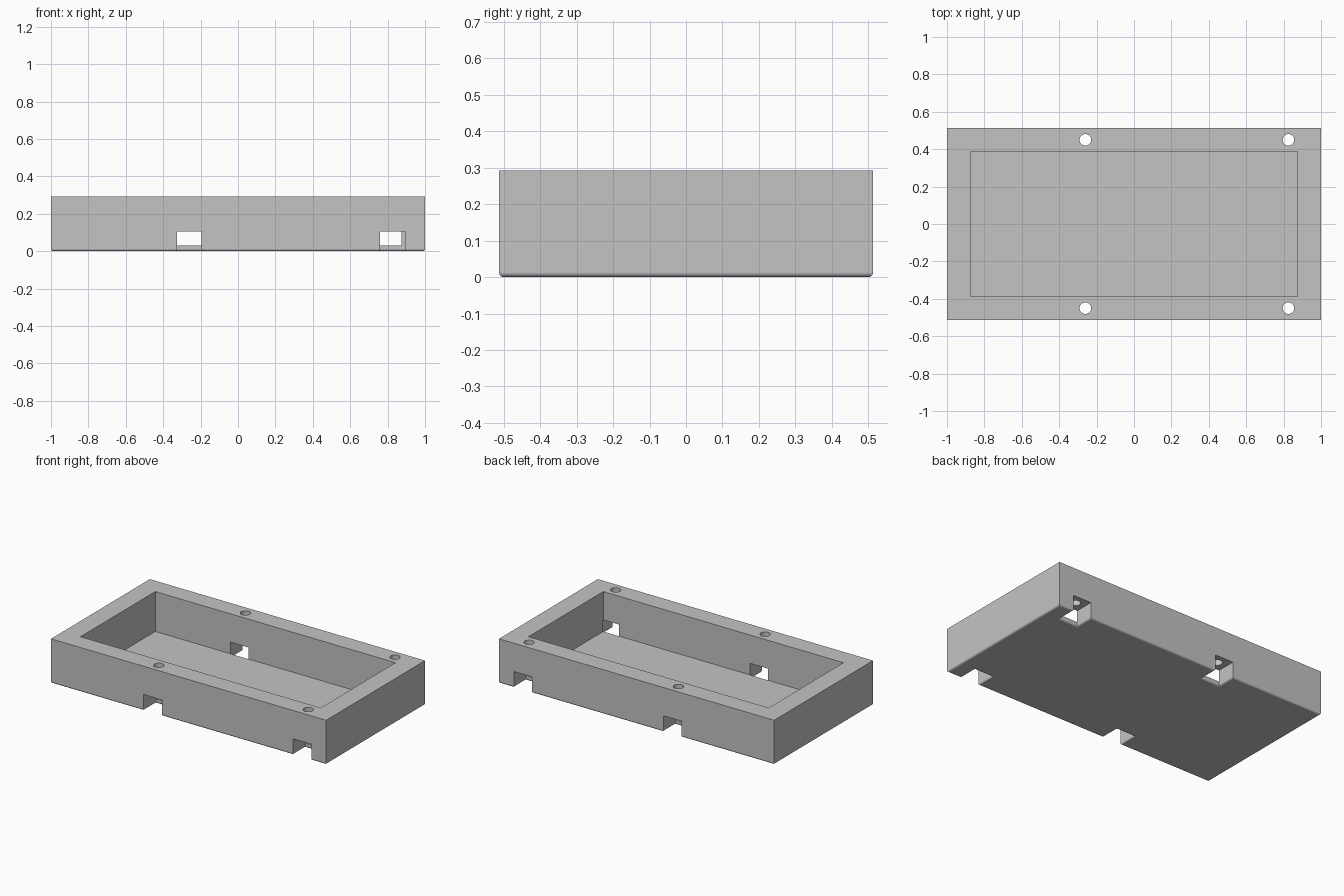
import bpy, bmesh, math

if "Cube" in bpy.data.objects:
    bpy.data.objects.remove(bpy.data.objects["Cube"], do_unlink=True)

HALF_Y, HEIGHT = 0.513, 0.292
POCKET_X, POCKET_Y, FLOOR = 0.873, 0.388, 0.03
NOTCH_X = (-0.26, 0.826)
NOTCH_W, NOTCH_H = 0.132, 0.106
HOLE_Y, HOLE_R = 0.45, 0.031
FILLET = 0.013

grey = bpy.data.materials.new("light grey")
grey.use_nodes = True
grey.diffuse_color = (0.55, 0.55, 0.55, 1)
grey.node_tree.nodes["Principled BSDF"].inputs["Base Color"].default_value = (0.55, 0.55, 0.55, 1)


def box(name, low, high):
    size = [b - a for a, b in zip(low, high)]
    centre = [(a + b) / 2 for a, b in zip(low, high)]
    bpy.ops.mesh.primitive_cube_add(size=1, location=centre)
    ob = bpy.context.object
    ob.name = name
    ob.scale = size
    bpy.ops.object.transform_apply(location=True, rotation=True, scale=True)
    ob.data.materials.append(grey)
    return ob


def cut(target, cutter):
    mod = target.modifiers.new("cut", "BOOLEAN")
    mod.operation = "DIFFERENCE"
    mod.solver = "EXACT"
    mod.object = cutter
    bpy.context.view_layer.objects.active = target
    bpy.ops.object.modifier_apply(modifier=mod.name)
    bpy.data.objects.remove(cutter, do_unlink=True)


# Solid tray block
tray = box("tray", (-1, -HALF_Y, 0), (1, HALF_Y, HEIGHT))

# Four notches in the lower edges of the long walls
for x in NOTCH_X:
    for side in (-1, 1):
        ys = sorted((side * (POCKET_Y - 0.001), side * 0.7))
        cut(tray, box("notch_cutter", (x - NOTCH_W / 2, ys[0], -0.1),
                      (x + NOTCH_W / 2, ys[1], NOTCH_H)))

# Rounded rim around the whole underside, following the notches
bm = bmesh.new()
bm.from_mesh(tray.data)
bmesh.ops.dissolve_limit(bm, angle_limit=math.radians(1), verts=bm.verts, edges=bm.edges)
rim = [e for e in bm.edges
       if all(abs(v.co.z) < 1e-4 for v in e.verts)
       and e.is_manifold and e.calc_face_angle() > 1]
bmesh.ops.bevel(bm, geom=rim, offset=FILLET, offset_type="OFFSET",
                segments=4, profile=0.5, affect="EDGES", clamp_overlap=True)
bm.to_mesh(tray.data)
bm.free()

# Open pocket above the thin floor
cut(tray, box("pocket_cutter", (-POCKET_X, -POCKET_Y, FLOOR), (POCKET_X, POCKET_Y, 1)))

# Screw holes from the top rim down into each notch
for x in (NOTCH_X[0], NOTCH_X[1]):
    for side in (-1, 1):
        bpy.ops.mesh.primitive_cylinder_add(
            vertices=32, radius=HOLE_R, depth=0.4,
            location=(x, side * HOLE_Y, 0.08 + 0.2))
        drill = bpy.context.object
        drill.data.materials.append(grey)
        cut(tray, drill)

# Smooth the rounded parts, keep flat faces flat
bpy.ops.object.select_all(action="DESELECT")
tray.select_set(True)
bpy.context.view_layer.objects.active = tray
bpy.ops.object.shade_smooth_by_angle(angle=math.radians(30))
weighted = tray.modifiers.new("flat_normals", "WEIGHTED_NORMAL")
weighted.keep_sharp = True
